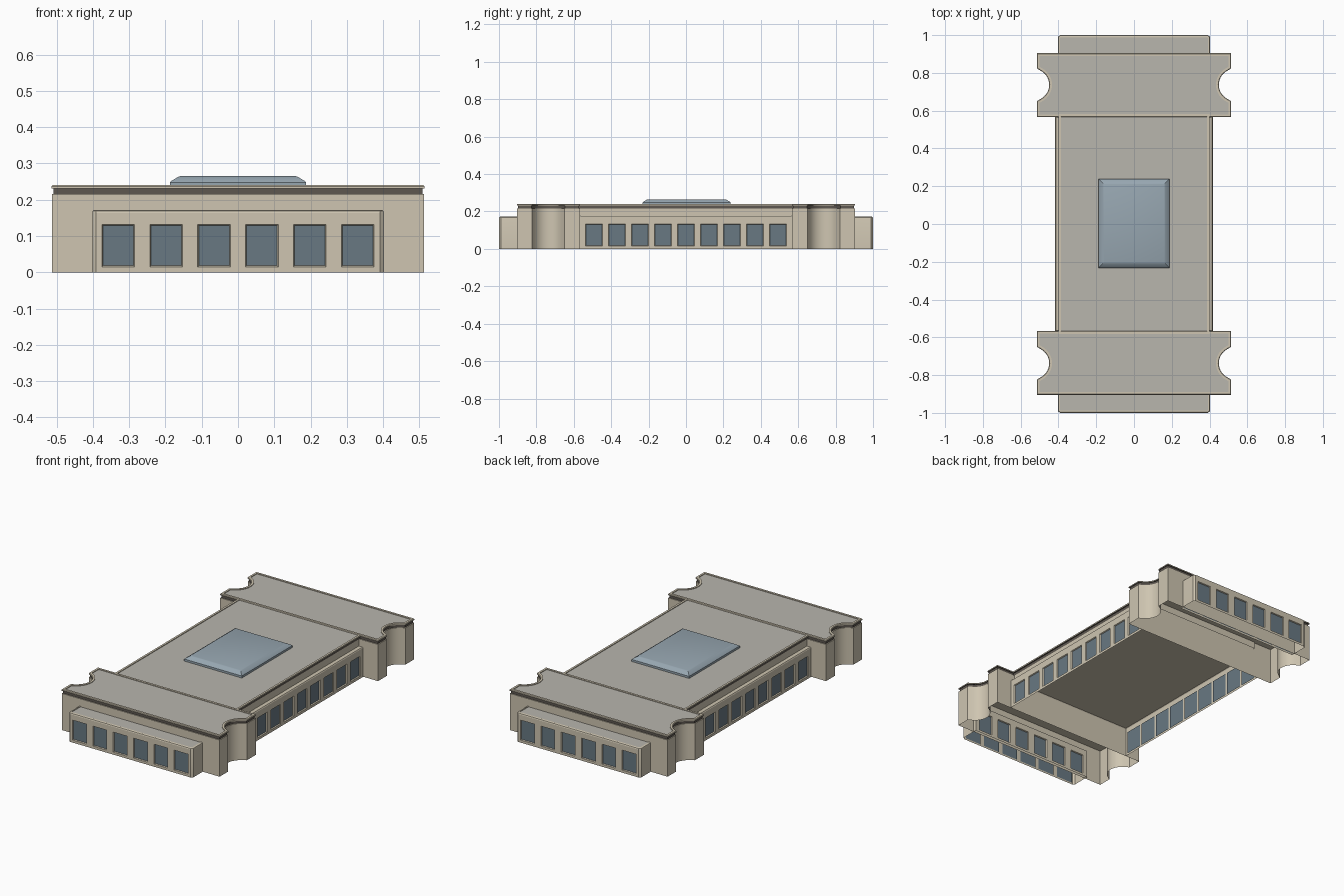
import bpy, bmesh, math
from mathutils import Vector

if "Cube" in bpy.data.objects:
    bpy.data.objects.remove(bpy.data.objects["Cube"])


def material(name, rgb):
    m = bpy.data.materials.new(name)
    m.diffuse_color = (*rgb, 1)
    m.use_nodes = True
    m.node_tree.nodes["Principled BSDF"].inputs["Base Color"].default_value = m.diffuse_color
    return m


STONE = material("stone", (0.62, 0.56, 0.44))
ROOF = material("roof", (0.48, 0.465, 0.42))
DARK = material("dark_band", (0.11, 0.095, 0.08))
GLASS = material("glass", (0.14, 0.19, 0.225))
SKY = material("skylight_glass", (0.31, 0.385, 0.44))


def inset(outline, d):
    """Move every edge of a counter-clockwise outline inward by d."""
    pts = [Vector(p) for p in outline]
    result = []
    for i, p in enumerate(pts):
        e1 = (p - pts[i - 1]).normalized()
        e2 = (pts[(i + 1) % len(pts)] - p).normalized()
        n1, n2 = Vector((-e1.y, e1.x)), Vector((-e2.y, e2.x))
        result.append(p + (n1 + n2) * d / (1 + n1.dot(n2)))
    return result


def finish(name, bm, mats):
    bmesh.ops.remove_doubles(bm, verts=bm.verts, dist=1e-5)
    mesh = bpy.data.meshes.new(name)
    bm.to_mesh(mesh)
    bm.free()
    for m in mats:
        mesh.materials.append(m)
    ob = bpy.data.objects.new(name, mesh)
    bpy.context.collection.objects.link(ob)
    bpy.ops.object.select_all(action='DESELECT')
    bpy.context.view_layer.objects.active = ob
    ob.select_set(True)
    bpy.ops.object.shade_smooth_by_angle(angle=math.radians(25))
    return ob


def quad(bm, pts):
    return bm.faces.new([bm.verts.new(p) for p in pts])


def window_wall(bm, glass, a, b, height, count, pitch, depth=0.006):
    """Wall from a to b with a row of openings and panes set behind them."""
    a, b = Vector(a), Vector(b)
    length = (b - a).length
    u = (b - a) / length
    inward = Vector((-u.y, u.x))

    def rect(s0, s1, z0, z1, d=0):
        pts = []
        for s, z in ((s0, z0), (s1, z0), (s1, z1), (s0, z1)):
            p = a + u * s + inward * d
            pts.append((p.x, p.y, z))
        return pts

    us = [0]
    for i in range(count):
        c = length / 2 + (i - (count - 1) / 2) * pitch
        us += [c - 0.045, c + 0.045]
    us.append(length)
    zs = [0, 0.015, 0.132, height]
    for i in range(len(us) - 1):
        for j in range(3):
            s0, s1, z0, z1 = us[i], us[i + 1], zs[j], zs[j + 1]
            outer = rect(s0, s1, z0, z1)
            if i % 2 == 0 or j != 1:
                quad(bm, outer)
                continue
            k = 0.003
            inner = rect(s0 + k, s1 - k, z0 + k, z1 - k, depth)
            for n in range(4):
                m = (n + 1) % 4
                quad(bm, [outer[n], outer[m], inner[m], inner[n]])
            k = 0.009
            quad(glass, rect(s0 - k, s1 + k, z0 - k, z1 + k, depth))


def shell(name, outline, steps, mats=(STONE, ROOF, DARK), windows=None, cap=1, ceiling=None):
    """Open-bottomed shell: steps are (inset, z, material); the top is capped."""
    bm, glass = bmesh.new(), bmesh.new()
    windows = windows or {}
    rings = [[(p.x, p.y, z) for p in inset(outline, d)] for d, z, _ in steps]
    n = len(outline)
    for r in range(len(rings) - 1):
        lo, hi = rings[r], rings[r + 1]
        for i in range(n):
            j = (i + 1) % n
            if r == 0 and i in windows:
                window_wall(bm, glass, outline[i], outline[j], steps[1][1], *windows[i])
            else:
                quad(bm, [lo[i], lo[j], hi[j], hi[i]]).material_index = steps[r + 1][2]
    bm.faces.new([bm.verts.new(p) for p in rings[-1]]).material_index = cap
    if ceiling:
        bm.faces.new([bm.verts.new((x, y, ceiling)) for x, y in reversed(outline)])
    finish(name, bm, mats)
    if windows:
        finish(name + "_windows", glass, [GLASS])
    else:
        glass.free()


def box(x, y):
    return [(-x, -y), (x, -y), (x, y), (-x, y)]


def turned(outline, sign):
    return [(x * sign, y * sign) for x, y in outline]


# Central hall: windowed lower storey with a ledge on top
shell("central_hall", box(0.417, 0.5665),
      [(0, 0, 0), (0, 0.17, 0), (0.003, 0.175, 0)], cap=0,
      windows={1: (9, 0.123), 3: (9, 0.123)})

# Set-back upper storey with dark band, cornice and sunken roof
shell("upper_hall", box(0.391, 0.574),
      [(0, 0.175, 0), (0, 0.215, 0), (0, 0.231, 2), (-0.008, 0.231, 2),
       (-0.008, 0.239, 0), (0.004, 0.239, 0), (0.004, 0.235, 0)])

# Cross block outline with a concave niche in each end
niche = [(0.513, 0.65)]
for k in range(13):
    t = math.radians(-55.7 + 111.4 * k / 12)
    niche.append((0.5327 - 0.0847 * math.cos(t), 0.737 + 0.0847 * math.sin(t)))
niche.append((0.513, 0.824))
right = [(0.513, 0.567)] + niche + [(0.513, 0.903)]
cross = right + [(-x, y) for x, y in reversed(right)]

# End wing outline: slim block with chamfered outer corners
wing = [(-0.403, 0.885), (0.403, 0.885), (0.403, 0.99), (0.392, 1.0),
        (-0.392, 1.0), (-0.403, 0.99)]

for label, sign in (("back", 1), ("front", -1)):
    # Cross block with dark band, cornice and sunken roof
    shell(label + "_cross_block", turned(cross, sign),
          [(0, 0, 0), (0, 0.215, 0), (0.005, 0.215, 0), (0.005, 0.231, 2),
           (-0.001, 0.231, 2), (-0.001, 0.237, 0), (0.002, 0.24, 0),
           (0.014, 0.24, 0), (0.014, 0.236, 0)], ceiling=0.215)
    # Low windowed wing on the end
    shell(label + "_wing", turned(wing, sign),
          [(0, 0, 0), (0, 0.163, 0), (0.002, 0.169, 0), (0.007, 0.172, 0),
           (0.012, 0.172, 0), (0.012, 0.169, 0)],
          windows={0: (6, 0.132), 3: (6, 0.132)})

# Hipped skylight on the roof
shell("skylight", [(-0.187, -0.232), (0.187, -0.232), (0.187, 0.238), (-0.187, 0.238)],
      [(0, 0.236, 0), (0, 0.248, 0), (0.004, 0.252, 0), (0.022, 0.263, 0), (0.028, 0.265, 0)],
      mats=(SKY, SKY))
